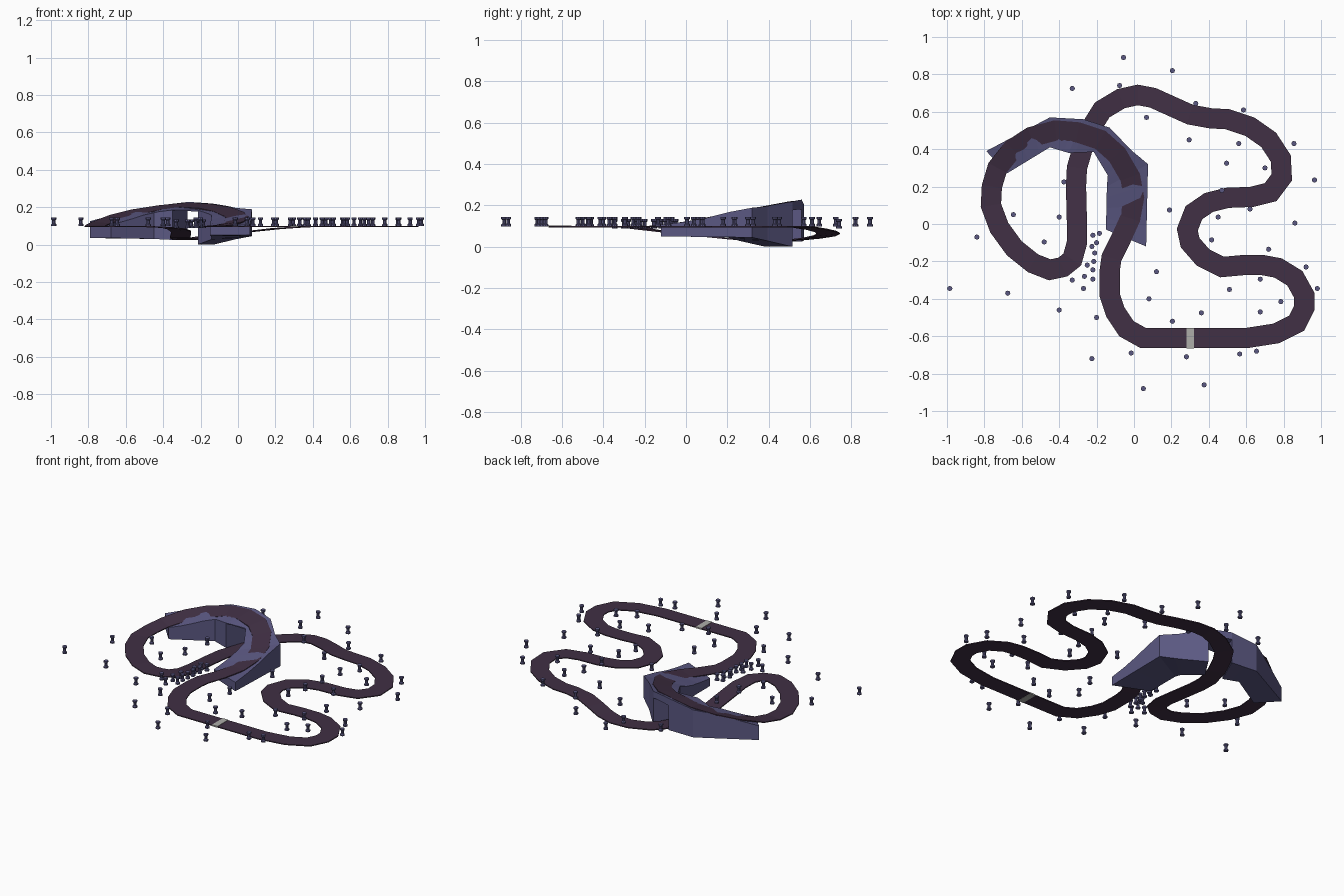
import bpy, math
from mathutils import Vector

if "Cube" in bpy.data.objects:
    bpy.data.objects.remove(bpy.data.objects["Cube"])


def material(name, rgb):
    m = bpy.data.materials.new(name)
    m.diffuse_color = (*rgb, 1)
    m.use_nodes = True
    m.node_tree.nodes["Principled BSDF"].inputs["Base Color"].default_value = m.diffuse_color
    return m


ASPHALT = material("dark purple road", (0.052, 0.029, 0.058))
STONE = material("slate blue", (0.105, 0.098, 0.225))
PAINT = material("pale grey", (0.42, 0.42, 0.40))


def mesh_of(name, verts, faces, mat):
    me = bpy.data.meshes.new(name)
    me.from_pydata([tuple(v) for v in verts], [], faces)
    me.materials.append(mat)
    return me


def add(name, me, loc=(0, 0, 0)):
    ob = bpy.data.objects.new(name, me)
    ob.location = loc
    bpy.context.collection.objects.link(ob)
    return ob


def loft(name, rings, mat, closed=False):
    """Join four-cornered rings into one solid."""
    n = len(rings)
    verts = [v for r in rings for v in r]
    faces = []
    for i in range(n if closed else n - 1):
        a, b = 4 * i, 4 * ((i + 1) % n)
        for k in range(4):
            l = (k + 1) % 4
            faces.append((a + k, a + l, b + l, b + k))
    if not closed:
        faces += [(3, 2, 1, 0), tuple(range(4 * n - 4, 4 * n))]
    return add(name, mesh_of(name, verts, faces, mat))


# Road centre line: flat straight and hairpins, dip under the bridge, climb over it
FLAT_Z = 0.1
flat = [(.05, -.61), (.3, -.61), (.6, -.61), (.76, -.585), (.87, -.53), (.91, -.45), (.91, -.38),
        (.86, -.29), (.77, -.235), (.69, -.22), (.58, -.22), (.47, -.23), (.37, -.18), (.30, -.10),
        (.285, -.03), (.32, .06), (.40, .115), (.50, .14), (.63, .145), (.73, .17), (.79, .25),
        (.785, .35), (.72, .45), (.62, .52), (.5, .56), (.41, .565)]
dip = [(.3, .585, .095), (.2, .63, .088), (.1, .675, .077), (.02, .69, .067), (-.07, .67, .056),
       (-.17, .61, .045), (-.22, .53, .036), (-.27, .42, .031), (-.305, .3, .035),
       (-.31, .2, .042), (-.305, 0, .062), (-.305, -.1, .074), (-.33, -.19, .087), (-.38, -.23, .094)]
climb = [(-.45, -.245, .098), (-.54, -.21, .1), (-.64, -.13, .1), (-.72, -.02, .1), (-.765, .1, .1),
         (-.76, .2, .104), (-.73, .3, .118), (-.65, .4, .147), (-.55, .465, .175), (-.42, .5, .198),
         (-.3, .49, .212), (-.18, .45, .207), (-.09, .37, .19), (-.02, .25, .163), (0, .14, .14),
         (-.02, .03, .12), (-.07, -.08, .106)]
exit_pts = [(-.12, -.18), (-.13, -.25), (-.13, -.38), (-.1, -.47), (-.04, -.56)]
path = ([Vector((x, y, FLAT_Z)) for x, y in flat] + [Vector(p) for p in dip + climb]
        + [Vector((x, y, FLAT_Z)) for x, y in exit_pts])


def bank(z):
    """Sideways slope of the road where it climbs the bridge."""
    return 0.22 * max(0, min(1, (z - 0.1) / 0.05))


# Road ribbon with mitred corners
HALF, THICK = 0.054, 0.006
rings = []
for i, p in enumerate(path):
    d0 = (p - path[i - 1]).to_2d().normalized()
    d1 = (path[(i + 1) % len(path)] - p).to_2d().normalized()
    t = (d0 + d1).normalized()
    w = HALF / max(0.7, t.dot(d1))
    side = Vector((-t.y, t.x, bank(p.z))) * w
    down = Vector((0, 0, -THICK))
    rings.append([p + side, p - side, p - side + down, p + side + down])
loft("road", rings, ASPHALT, closed=True)

# Start line plate
loft("start_line", [[(x, -.61 + s * .055, FLAT_Z + z) for s, z in ((1, .002), (-1, .002), (-1, -.007), (1, -.007))]
                    for x in (.28, .32)], PAINT)


def road_height(q):
    """Road height at the closest point of the raised road."""
    best = (9, 0)
    bridge = [Vector(p) for p in climb]
    for a, b in zip(bridge, bridge[1:]):
        d = (b - a).to_2d()
        t = max(0, min(1, (q - a.to_2d()).dot(d) / d.length_squared))
        c = a.lerp(b, t)
        best = min(best, ((c.to_2d() - q).length, c.z))
    return best[1]


# Bridge: stations of outer x, y, inner x, y and base height
stations = [(-.79, .39, -.68, .27, .035), (-.45, .57, -.45, .41, .03), (-.27, .56, -.35, .38, .025),
            (-.13, .515, -.215, .385, .0), (-.015, .395, -.14, .26, .028),
            (.075, .32, -.145, .2, .045), (.065, -.12, -.15, -.03, .05)]


def bridge_part(name, first, last, deck=None, steps=4):
    rings = []
    for i in range(first, last):
        a, b = stations[i], stations[i + 1]
        for k in range(steps + (i == last - 1)):
            ox, oy, ix, iy, base = (u + (v - u) * k / steps for u, v in zip(a, b))
            outer, inner = Vector((ox, oy)), Vector((ix, iy))
            z = road_height((outer + inner) / 2)
            rise = bank(z) * (outer - inner).length / 2
            top = z - 0.005
            low = top - deck if deck else base
            rings.append([(ox, oy, top + rise), (ix, iy, top - rise), (ix, iy, low), (ox, oy, low)])
    loft(name, rings, STONE)


bridge_part("left_ramp", 0, 2)
bridge_part("bridge_deck", 2, 3, deck=0.025)
bridge_part("right_ramp", 3, 6)

# Spool-shaped trackside post, turned from a profile
profile = [(.014, 0), (.014, .009), (.009, .014), (.009, .031), (.014, .036), (.014, .045)]
SIDES = 8
verts = [(r * math.cos(2 * math.pi * k / SIDES), r * math.sin(2 * math.pi * k / SIDES), z)
         for r, z in profile for k in range(SIDES)]
faces = [(j * SIDES + k, j * SIDES + (k + 1) % SIDES, (j + 1) * SIDES + (k + 1) % SIDES, (j + 1) * SIDES + k)
         for j in range(len(profile) - 1) for k in range(SIDES)]
faces += [tuple(reversed(range(SIDES))), tuple(range(len(verts) - SIDES, len(verts)))]
post_mesh = mesh_of("post", verts, faces, STONE)

back_posts = [(-.056, .89), (.205, .82), (-.33, .725), (.33, .645), (.067, .57), (.585, .61),
              (.295, .45), (.56, .43), (.855, .43), (.495, .325), (.70, .30), (.965, .235), (.47, .18),
              (.62, .08), (.45, .037), (.19, .075), (.86, .005), (-.375, .225), (-.40, .037), (-.645, .05)]
front_posts = [(-.84, -.07), (-.48, -.096), (-.985, -.345), (-.675, -.37), (.415, -.085), (.72, -.135),
               (.92, -.23), (.675, -.295), (.51, -.35), (.98, -.345), (.785, -.415), (.675, -.47),
               (.36, -.475), (.205, -.52), (.12, -.255), (.08, -.40), (-.20, -.50), (-.40, -.46),
               (-.015, -.69), (-.225, -.72), (.28, -.71), (.565, -.695), (.655, -.68), (.05, -.88), (.375, -.86)]
low_posts = [(-.077, .74), (-.185, -.05), (-.22, -.06), (-.2, -.1), (-.225, -.12), (-.21, -.155),
             (-.215, -.2), (-.25, -.22), (-.22, -.245), (-.265, -.28), (-.22, -.295), (-.33, -.3), (-.27, -.345)]
for group, z in ((back_posts, .099), (front_posts, .099), (low_posts, .088)):
    for x, y in group:
        add("trackside_post", post_mesh, (x, y, z))
